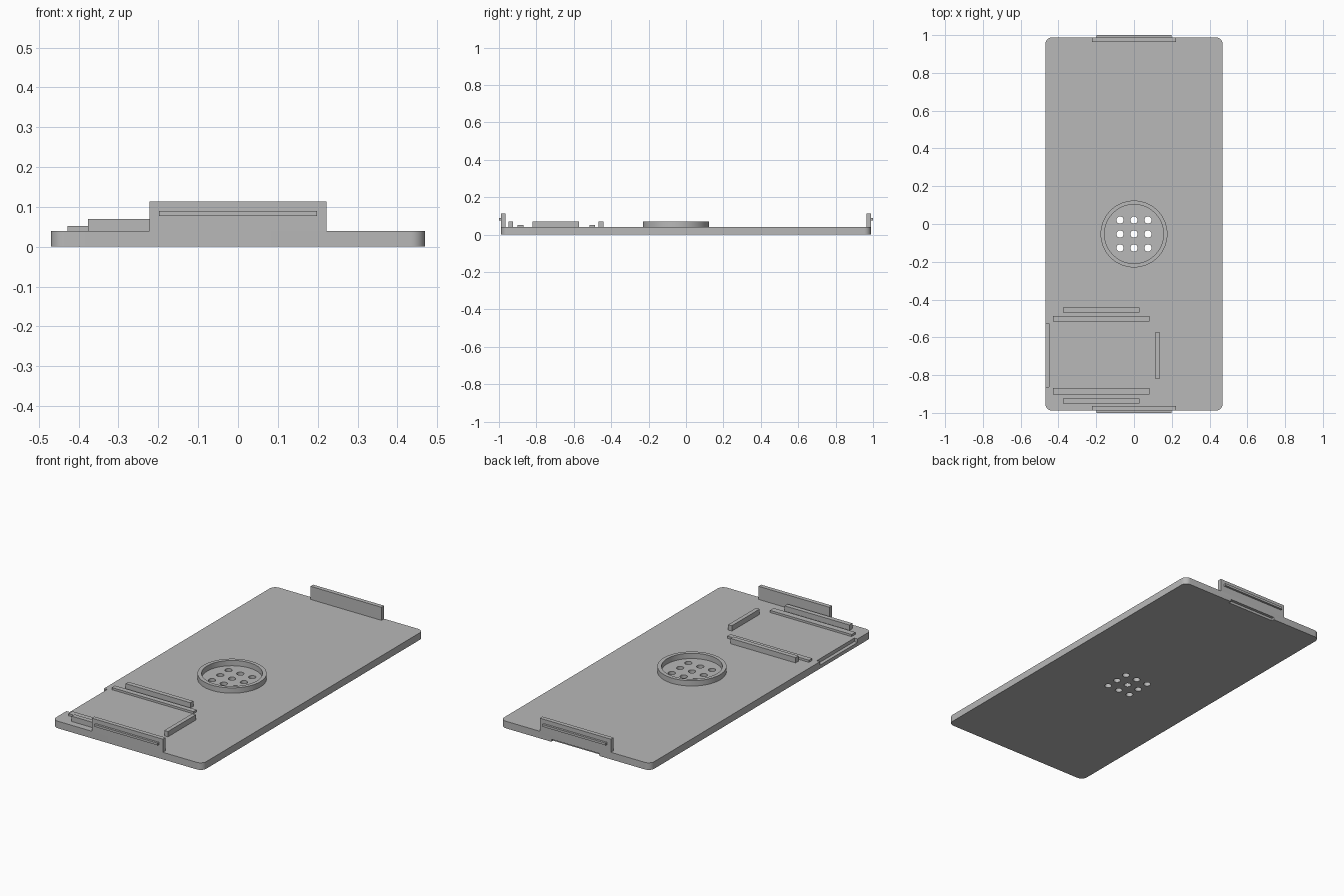
import bpy, bmesh, math
from mathutils import Matrix, Vector

cube = bpy.data.objects.get("Cube")
if cube:
    bpy.data.objects.remove(cube, do_unlink=True)

grey = bpy.data.materials.new("plain grey")
grey.use_nodes = True
COLOR = (0.48, 0.48, 0.48, 1)
grey.diffuse_color = COLOR
grey.node_tree.nodes["Principled BSDF"].inputs["Base Color"].default_value = COLOR

HALF_X, HALF_Y, TOP = 0.469, 0.988, 0.04
RING_Y = -0.053


def add_box(bm, x, y, z):
    """Box from (low, high) ranges on each axis."""
    size = [r[1] - r[0] for r in (x, y, z)]
    centre = Vector([sum(r) / 2 for r in (x, y, z)])
    mat = Matrix.Translation(centre) @ Matrix.Diagonal((*size, 1))
    return bmesh.ops.create_cube(bm, size=1, matrix=mat)["verts"]


def finish(name, bm, smooth=False):
    bmesh.ops.recalc_face_normals(bm, faces=bm.faces[:])
    mesh = bpy.data.meshes.new(name)
    bm.to_mesh(mesh)
    bm.free()
    obj = bpy.data.objects.new(name, mesh)
    bpy.context.collection.objects.link(obj)
    mesh.materials.append(grey)
    if smooth:
        make_active(obj)
        bpy.ops.object.shade_smooth_by_angle(angle=math.radians(35))
    return obj


def make_active(obj):
    bpy.ops.object.select_all(action="DESELECT")
    obj.select_set(True)
    bpy.context.view_layer.objects.active = obj


def box(name, x, y, z):
    bm = bmesh.new()
    add_box(bm, x, y, z)
    return finish(name, bm)


# Base plate with rounded vertical corners
bm = bmesh.new()
add_box(bm, (-HALF_X, HALF_X), (-HALF_Y, HALF_Y), (0, TOP))
corners = [e for e in bm.edges if abs(e.verts[0].co.z - e.verts[1].co.z) > 0.01]
bmesh.ops.bevel(bm, geom=corners, offset=0.035, segments=8, profile=0.5, affect="EDGES")
plate = finish("base_plate", bm)

# Cutter: grid of speaker holes, side recess and back notch
bm = bmesh.new()
for i in (-1, 0, 1):
    for j in (-1, 0, 1):
        bmesh.ops.create_cone(
            bm, cap_ends=True, segments=32, radius1=0.019, radius2=0.019, depth=0.2,
            matrix=Matrix.Translation((i * 0.074, RING_Y + j * 0.074, TOP / 2)))
add_box(bm, (-0.6, -0.449), (-0.862, -0.527), (0.02, 0.1))
add_box(bm, (-0.15, 0.15), (0.972, 1.1), (-0.1, 0.014))
cutter = finish("plate_cutter", bm)
cutter.hide_render = True

cut = plate.modifiers.new("cutouts", "BOOLEAN")
cut.operation = "DIFFERENCE"
cut.solver = "EXACT"
cut.object = cutter
make_active(plate)
bpy.ops.object.modifier_apply(modifier=cut.name)
bpy.data.objects.remove(cutter, do_unlink=True)
make_active(plate)
bpy.ops.object.shade_smooth_by_angle(angle=math.radians(35))

# Raised ring around the holes
bm = bmesh.new()
SEGMENTS = 64
profile = [(0.156, TOP), (0.177, TOP), (0.177, 0.07), (0.156, 0.07)]
loops = []
for s in range(SEGMENTS):
    a = 2 * math.pi * s / SEGMENTS
    loops.append([bm.verts.new((r * math.cos(a), RING_Y + r * math.sin(a), z))
                  for r, z in profile])
for s in range(SEGMENTS):
    a, b = loops[s], loops[(s + 1) % SEGMENTS]
    for k in range(4):
        n = (k + 1) % 4
        bm.faces.new((a[k], b[k], b[n], a[n]))
finish("speaker_ring", bm, smooth=True)

# End tabs, each with a thin snap ridge on its outer face
for side, sign in (("front", -1), ("back", 1)):
    def span(a, b):
        return tuple(sorted((sign * a, sign * b)))
    box(side + "_tab", (-0.222, 0.222), span(0.964, HALF_Y), (TOP, 0.114))
    box(side + "_snap_ridge", (-0.198, 0.198), span(HALF_Y, 1.0), (0.077, 0.09))

# Rails holding the board: tall outer pair, low inner pair, end stop
for name, x, y, top in (
        ("back_outer_rail", (-0.376, 0.03), (-0.468, -0.442), 0.07),
        ("back_inner_rail", (-0.428, 0.083), (-0.516, -0.487), 0.052),
        ("front_inner_rail", (-0.428, 0.083), (-0.902, -0.868), 0.052),
        ("front_outer_rail", (-0.376, 0.03), (-0.95, -0.924), 0.07),
        ("end_stop", (0.113, 0.136), (-0.82, -0.571), 0.07)):
    box(name, x, y, (TOP, top))
